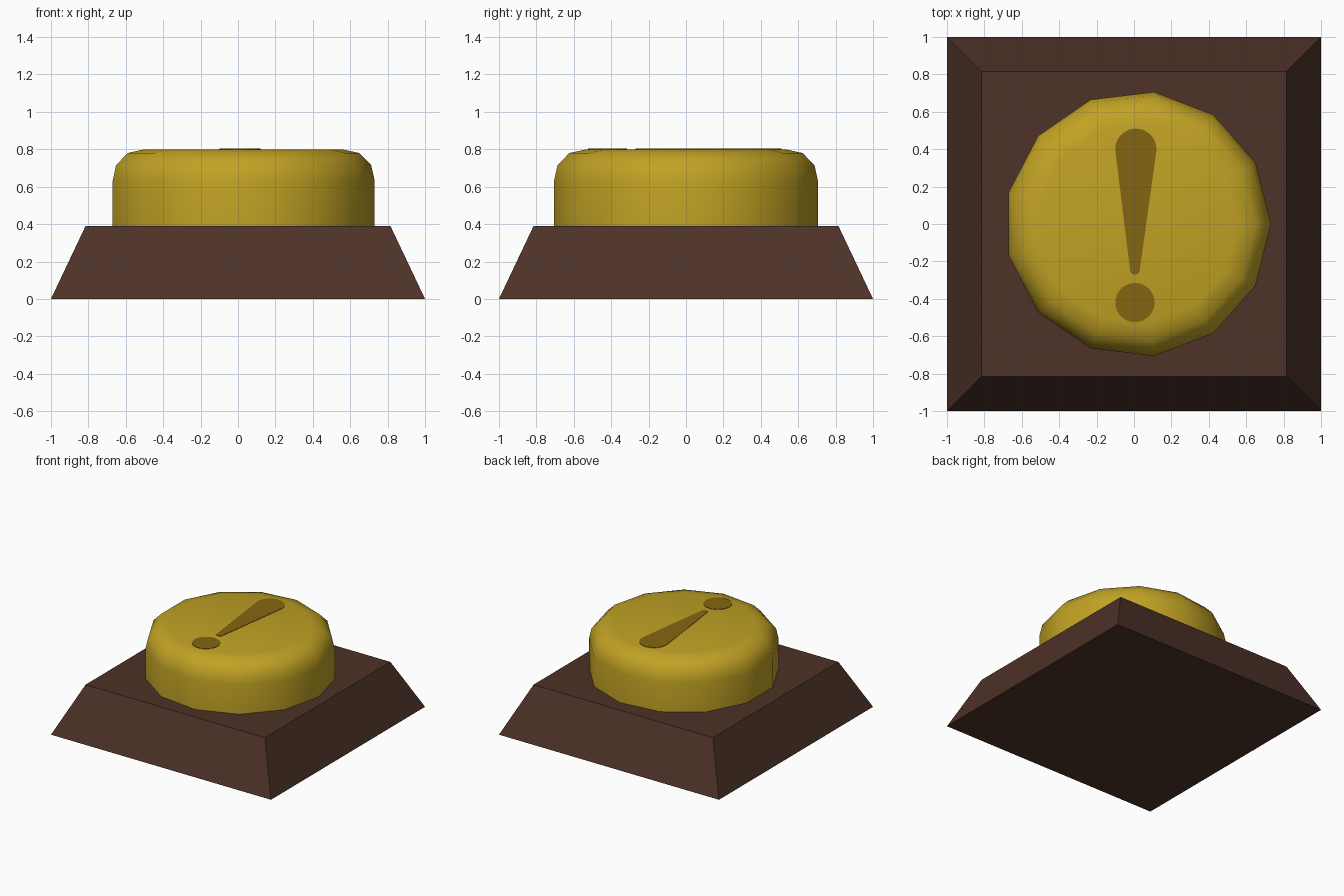
import bpy, bmesh, math
from mathutils import Vector

cube = bpy.data.objects.get("Cube")
if cube:
    bpy.data.objects.remove(cube, do_unlink=True)


def material(name, rgb):
    m = bpy.data.materials.new(name)
    m.use_nodes = True
    m.diffuse_color = (*rgb, 1)
    m.node_tree.nodes["Principled BSDF"].inputs["Base Color"].default_value = (*rgb, 1)
    return m


brown = material("dark brown", (0.075, 0.032, 0.021))
yellow = material("mustard yellow", (0.53, 0.36, 0.018))
ochre = material("dark ochre", (0.235, 0.13, 0.006))


def loft(name, rings, mat):
    """Skin a stack of equal-sized rings and cap both ends."""
    bm = bmesh.new()
    loops = [[bm.verts.new(p) for p in ring] for ring in rings]
    n = len(loops[0])
    for a, b in zip(loops, loops[1:]):
        for i in range(n):
            j = (i + 1) % n
            bm.faces.new((a[i], a[j], b[j], b[i]))
    bm.faces.new(loops[0][::-1])
    bm.faces.new(loops[-1])
    bm.normal_update()
    mesh = bpy.data.meshes.new(name)
    bm.to_mesh(mesh)
    bm.free()
    mesh.materials.append(mat)
    obj = bpy.data.objects.new(name, mesh)
    bpy.context.collection.objects.link(obj)
    return obj


def arc(x, y, r, start, end, steps):
    """Points along a circular arc, angles in degrees."""
    angles = [math.radians(start + (end - start) * i / steps) for i in range(steps + 1)]
    return [(x + r * math.cos(a), y + r * math.sin(a)) for a in angles]


def ring(x, y, r, z, sides):
    return [Vector((px, py, z)) for px, py in arc(x, y, r, 0, 360, sides)[:-1]]


def plate(name, outline, mat):
    """Thin painted plate resting on the button top."""
    return loft(name, [[(x, y, z) for x, y in outline] for z in (0.798, 0.803)], mat)


# Tapered square base
corners = [(-1, -1), (1, -1), (1, 1), (-1, 1)]
loft("base", [[(x * s, y * s, z) for x, y in corners]
              for s, z in ((1, 0), (0.815, 0.39))], brown)

# Thirteen-sided button with a rounded rim
profile = [(0.711, 0.38), (0.711, 0.63), (0.692, 0.715), (0.628, 0.78), (0.535, 0.8)]
button = loft("button", [ring(0.02, 0, r, z, 13) for r, z in profile], yellow)
bpy.context.view_layer.objects.active = button
button.select_set(True)
bpy.ops.object.shade_smooth_by_angle(angle=math.radians(40))

# Painted exclamation mark: tapered stroke and round dot
stroke = arc(0.01, 0.4, 0.11, -5, 185, 20) + arc(0.005, -0.245, 0.026, 185, 355, 8)
plate("mark_stroke", stroke, ochre)
plate("mark_dot", arc(0.005, -0.42, 0.105, 0, 360, 32)[:-1], ochre)
